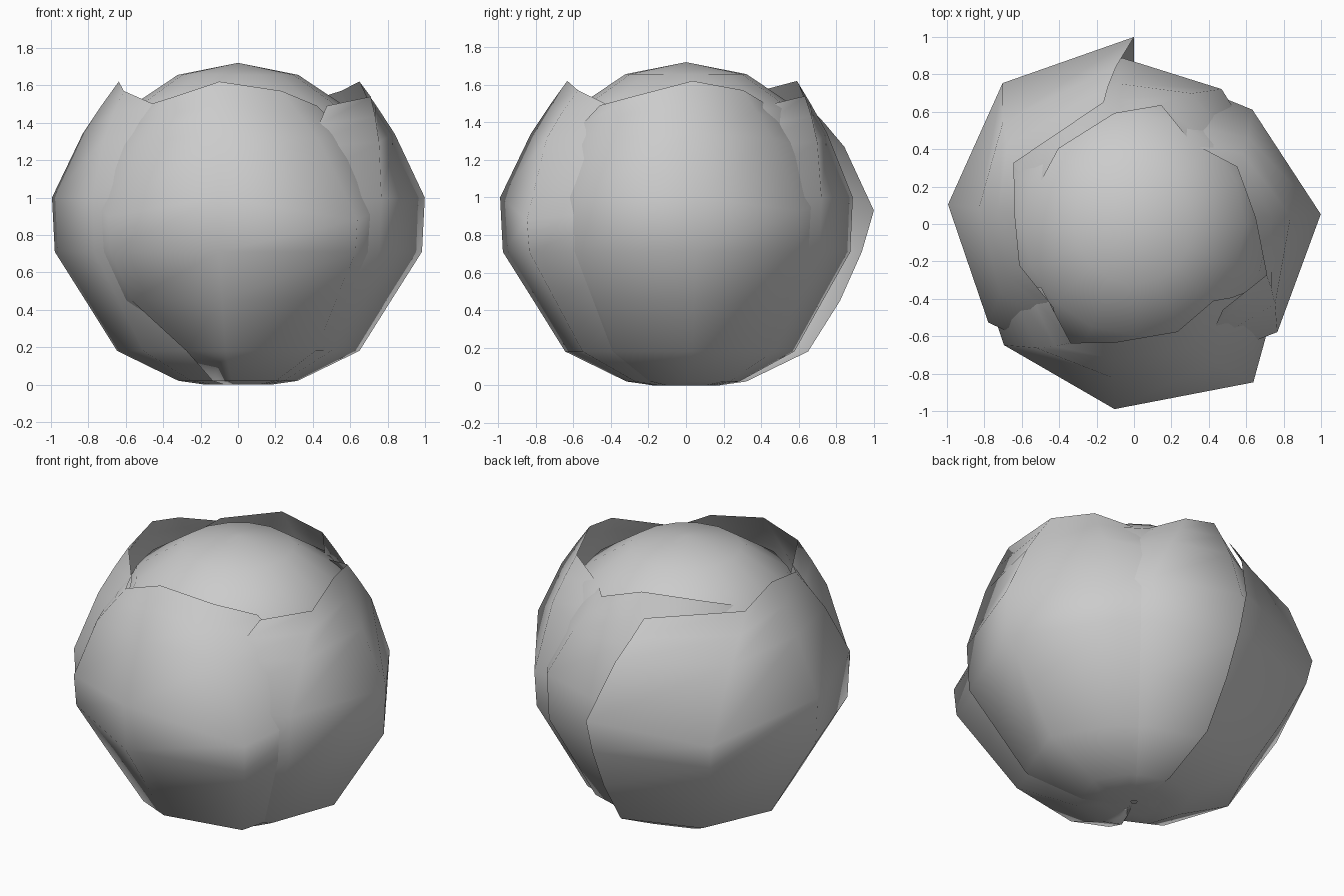
import bpy, bmesh
from math import sin, cos, radians

if "Cube" in bpy.data.objects:
    bpy.data.objects.remove(bpy.data.objects["Cube"])

# Round heart of the head, slightly tucked in where the leaves cover it
bpy.ops.mesh.primitive_uv_sphere_add(segments=16, ring_count=8, radius=0.84, location=(0, 0, 0.88))
heart = bpy.context.object
heart.name = "heart"
for v in heart.data.vertices:
    if v.co.z < 0.5:
        v.co.x *= 0.93
        v.co.y *= 0.93
bpy.ops.object.shade_smooth()

RIM_HEIGHTS = (1.49, 1.54, 1.62, 1.57, 1.49)
LOWER = ((0.0, 0.02), (0.0, 0.18), (0.02, 0.32), (0.18, 0.65), (0.45, 0.82), (0.71, 0.985))
UPPER = ((0.55, 0.46), (0.8, 0.75), (1, 1))
EVEN = (1, 1, 1, 1, 1)


def leaf(name, centre, angles, radii, rim_angles, rim_radii, belly=EVEN, waist=EVEN, taper=EVEN):
    """Cupped leaf sheet: five columns from the base, past the belly, to the rim.
    belly is the height of the widest row, waist scales the row under it,
    taper narrows the spread of the foot."""
    bm = bmesh.new()
    columns = []
    for j, (a, r, ra, rr, rz) in enumerate(zip(angles, radii, rim_angles, rim_radii, RIM_HEIGHTS)):
        pts = [(a * (taper[j] if z < 0.3 else 1), r * f * (waist[j] if z > 0.7 else 1), z) for z, f in LOWER]
        pts.append((a, r, belly[j]))
        pts += [(a + (ra - a) * t, r + (rr - r) * t, 1 + (rz - 1) * s) for s, t in UPPER]
        columns.append([bm.verts.new((d * cos(radians(centre + b)), d * sin(radians(centre + b)), z))
                        for b, d, z in pts])
    for c0, c1 in zip(columns, columns[1:]):
        for i in range(len(c0) - 1):
            f = bm.faces.new((c0[i], c1[i], c1[i + 1], c0[i + 1]))
            f.smooth = True
    mesh = bpy.data.meshes.new(name)
    bm.to_mesh(mesh)
    bm.free()
    obj = bpy.data.objects.new(name, mesh)
    bpy.context.collection.objects.link(obj)
    return obj


# Four overlapping wrapper leaves
leaf("front_leaf", 264, (-60, -41, 0, 43, 80), (0.87, 0.95, 0.995, 1.06, 0.84),
     (-50, -22, -3, 28, 52), (0.60, 0.72, 0.64, 0.62, 0.59),
     belly=(1, 0.9, 1, 0.88, 0.95), taper=(0.2, 0.5, 1, 1, 1))
leaf("right_leaf", 3, (-78, -40, 0, 41, 76), (0.82, 0.96, 1.00, 0.88, 0.82),
     (-47, -24, 0, 26, 53), (0.66, 0.76, 0.65, 0.63, 0.53),
     belly=(1, 1, 1, 0.93, 1))
leaf("back_leaf", 94, (-75, -37, 0, 40, 75), (0.80, 0.86, 0.89, 0.88, 0.80),
     (-40, -17, 6, 41, 65), (0.53, 0.65, 0.60, 0.57, 0.55))
leaf("left_leaf", 174, (-84, -41, 0, 40, 76), (1.00, 1.03, 1.00, 0.94, 0.82),
     (-70, -21, 1, 26, 52), (0.67, 0.72, 0.64, 0.65, 0.62),
     belly=(0.93, 0.86, 1, 1, 1), waist=(0.95, 0.98, 1, 1, 1))
